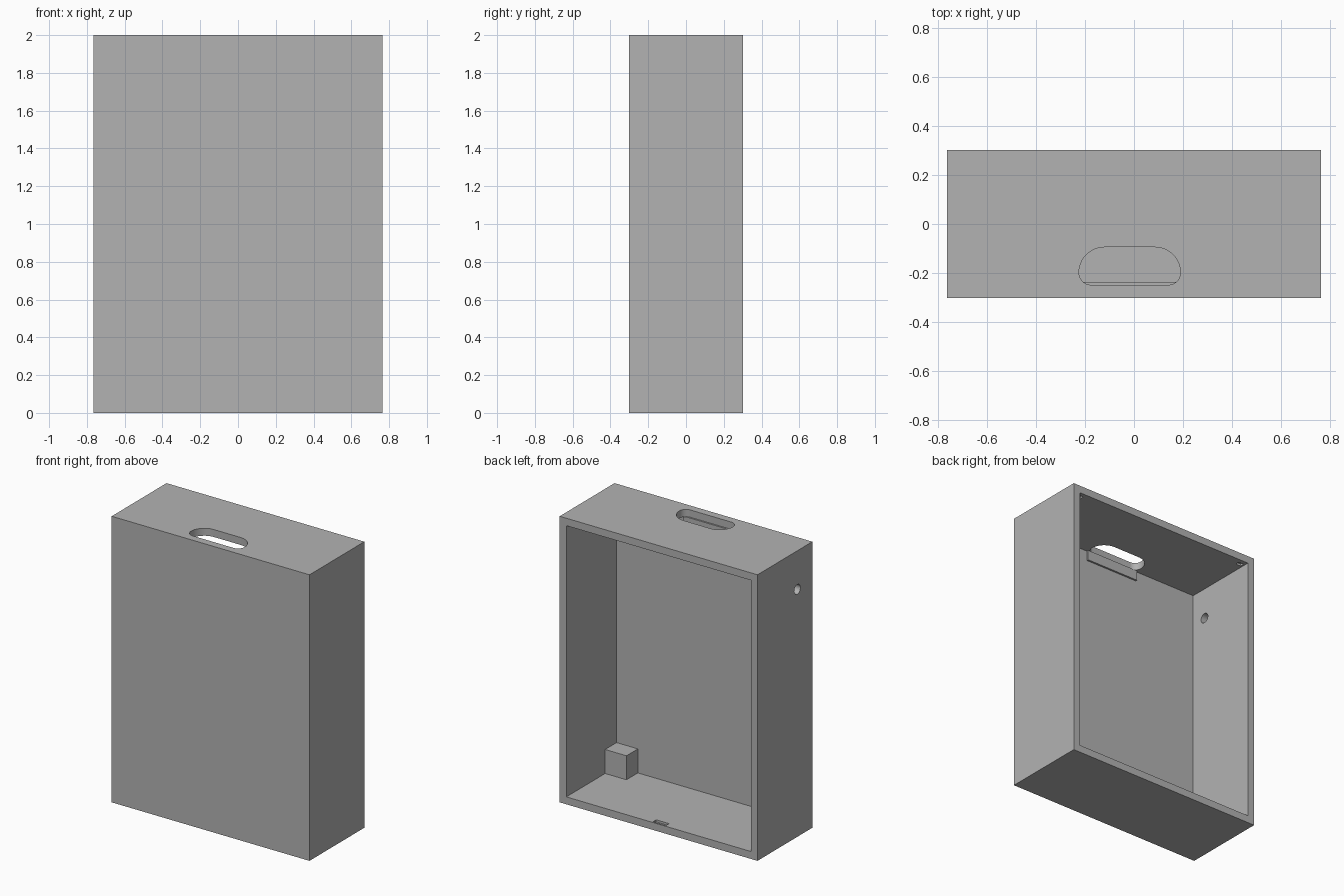
import bpy, bmesh, math

if "Cube" in bpy.data.objects:
    bpy.data.objects.remove(bpy.data.objects["Cube"], do_unlink=True)

W, D, H, T = 0.765, 0.303, 2.0, 0.052   # half width, half depth, height, wall
IN_X, FRONT_Y, CEIL = W - T, -D + T, H - T

grey = bpy.data.materials.new("grey_plastic")
grey.use_nodes = True
grey.diffuse_color = (0.45, 0.45, 0.45, 1)
grey.node_tree.nodes["Principled BSDF"].inputs["Base Color"].default_value = (0.45, 0.45, 0.45, 1)


def finish(name, bm):
    bmesh.ops.recalc_face_normals(bm, faces=bm.faces)
    mesh = bpy.data.meshes.new(name)
    bm.to_mesh(mesh)
    bm.free()
    mesh.materials.append(grey)
    obj = bpy.data.objects.new(name, mesh)
    bpy.context.collection.objects.link(obj)
    return obj


def box(name, x0, x1, y0, y1, z0, z1):
    bm = bmesh.new()
    bmesh.ops.create_cube(bm, size=1)
    for v in bm.verts:
        v.co = (x1 if v.co.x > 0 else x0, y1 if v.co.y > 0 else y0, z1 if v.co.z > 0 else z0)
    return finish(name, bm)


def prism(name, points, direction):
    bm = bmesh.new()
    face = bm.faces.new([bm.verts.new(p) for p in points])
    ext = bmesh.ops.extrude_face_region(bm, geom=[face])
    bmesh.ops.translate(bm, vec=direction, verts=[g for g in ext["geom"] if isinstance(g, bmesh.types.BMVert)])
    return finish(name, bm)


def cut(target, cutter):
    cutter.hide_render = True
    mod = target.modifiers.new("cut", "BOOLEAN")
    mod.operation, mod.solver, mod.object = "DIFFERENCE", "EXACT", cutter
    bpy.context.view_layer.objects.active = target
    bpy.ops.object.modifier_apply(modifier=mod.name)
    bpy.data.objects.remove(cutter, do_unlink=True)


# Housing, hollow and open at the back
housing = box("housing", -W, W, -D, D, 0, H)
cut(housing, box("cavity", -IN_X, IN_X, FRONT_Y, D + 0.1, T, CEIL))

# Handle slot through the top: small front corners, large rear corners
SX0, SX1, SY0, SY1 = -0.225, 0.19, -0.249, -0.095
outline = []
for cx, cy, r, start in ((SX1 - 0.05, SY0 + 0.05, 0.05, 270), (SX1 - 0.104, SY1 - 0.104, 0.104, 0),
                         (SX0 + 0.104, SY1 - 0.104, 0.104, 90), (SX0 + 0.05, SY0 + 0.05, 0.05, 180)):
    steps = 12
    for i in range(steps + 1):
        a = math.radians(start + 90 * i / steps)
        p = (cx + r * math.cos(a), cy + r * math.sin(a), CEIL - 0.03)
        if not outline or math.dist(p, outline[-1]) > 0.002:
            outline.append(p)
cut(housing, prism("slot_cutter", outline, (0, 0, 0.2)))

# Round cable hole in one side wall
ring = [(-W - 0.1, -0.137 + 0.034 * math.cos(a), 1.73 + 0.034 * math.sin(a))
        for a in (math.tau * i / 32 for i in range(32))]
cut(housing, prism("hole_cutter", ring, (0.2, 0, 0)))

# Shallow catch recesses for a back cover, in the floor and ceiling
cut(housing, box("floor_catch", -0.05, 0.05, D - 0.045, D - 0.01, T - 0.015, T + 0.02))
for s in (-1, 1):
    xs = sorted((s * 0.66, s * 0.7))
    cut(housing, box("ceiling_catch", *xs, D - 0.06, D - 0.03, CEIL - 0.02, CEIL + 0.015))

# Lip below the slot and block in the lower corner
box("slot_lip", SX0, SX1, FRONT_Y - 0.005, -0.238, 1.878, CEIL + 0.001)
box("corner_block", IN_X - 0.165, IN_X + 0.005, FRONT_Y - 0.005, -0.125, T - 0.005, T + 0.168)

# Smooth the curved cut walls while keeping edges sharp
bpy.ops.object.select_all(action="DESELECT")
housing.select_set(True)
bpy.context.view_layer.objects.active = housing
bpy.ops.object.shade_smooth_by_angle(angle=math.radians(30))
